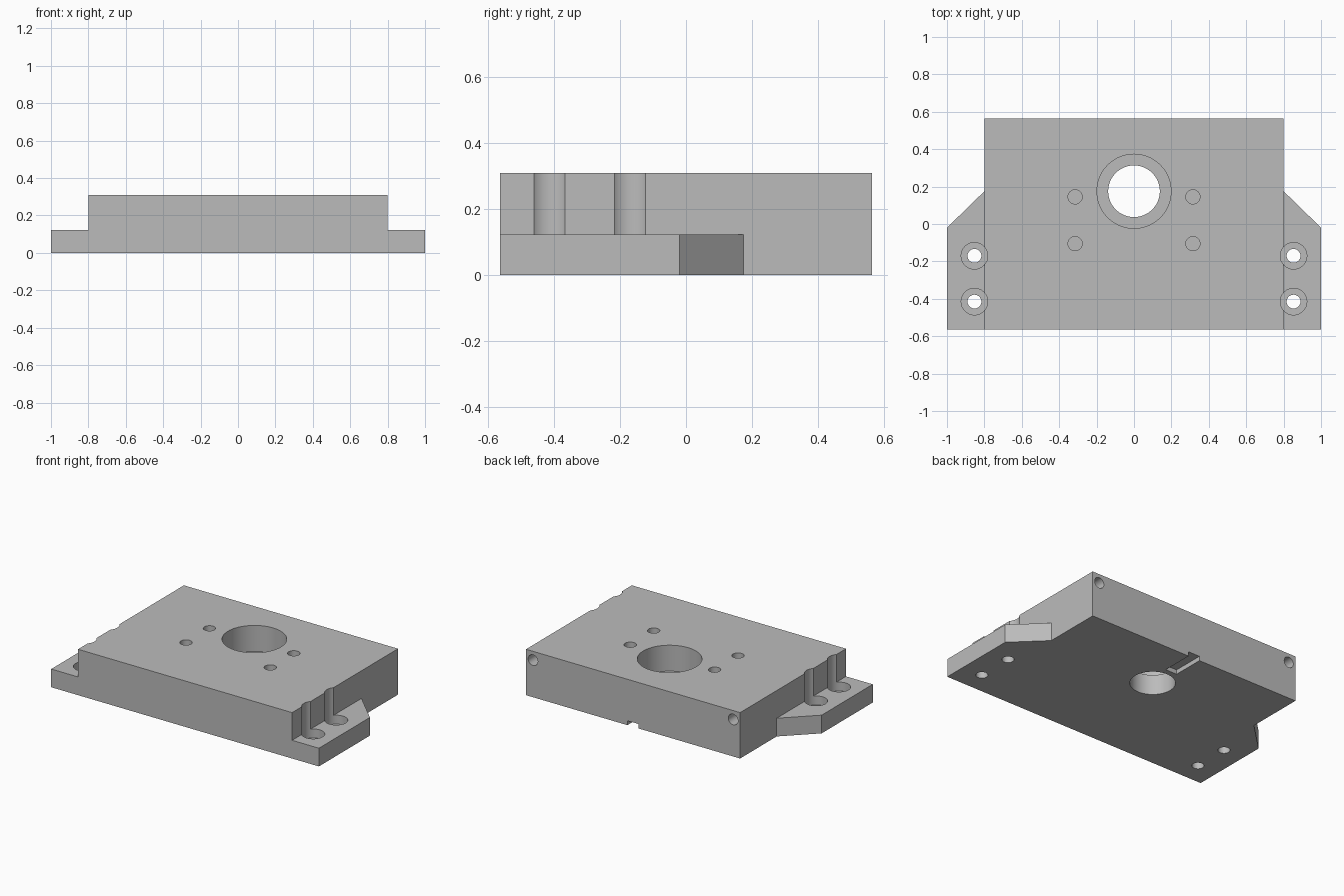
import bpy
import bmesh
import math
from mathutils import Matrix, Vector

HEIGHT, FLANGE, DEPTH = 0.31, 0.123, 0.565
BODY_X, FLANGE_X = 0.8, 1.0

cube = bpy.data.objects.get("Cube")
if cube:
    bpy.data.objects.remove(cube, do_unlink=True)

metal = bpy.data.materials.new("machined grey")
metal.use_nodes = True
metal.diffuse_color = (0.5, 0.5, 0.5, 1)
metal.node_tree.nodes["Principled BSDF"].inputs["Base Color"].default_value = (0.5, 0.5, 0.5, 1)


def make_object(name, bm):
    bmesh.ops.recalc_face_normals(bm, faces=bm.faces)
    mesh = bpy.data.meshes.new(name)
    bm.to_mesh(mesh)
    bm.free()
    mesh.materials.append(metal)
    obj = bpy.data.objects.new(name, mesh)
    bpy.context.collection.objects.link(obj)
    return obj


def raise_faces(bm, faces, dz):
    new = bmesh.ops.extrude_face_region(bm, geom=faces)["geom"]
    verts = [g for g in new if isinstance(g, bmesh.types.BMVert)]
    bmesh.ops.translate(bm, verts=verts, vec=(0, 0, dz))
    return [g for g in new if isinstance(g, bmesh.types.BMFace)]


def bore(bm, place, rings, segments=48):
    """Stepped round cutter from (radius, height) rings, placed by a matrix."""
    loops = []
    for r, z in rings:
        angles = [2 * math.pi * i / segments for i in range(segments)]
        loops.append([bm.verts.new(place @ Vector((r * math.cos(a), r * math.sin(a), z)))
                      for a in angles])
    for low, high in zip(loops, loops[1:]):
        for i in range(segments):
            j = (i + 1) % segments
            bm.faces.new((low[i], low[j], high[j], high[i]))
    bm.faces.new(loops[0])
    bm.faces.new(loops[-1])


# Plate outline: centre body with a chamfered flange on each side
bm = bmesh.new()
front, back = -DEPTH, DEPTH
side = {}
for s in (-1, 1):
    side[s] = [bm.verts.new((s * x, y, 0)) for x, y in (
        (BODY_X, front), (BODY_X, 0.175), (BODY_X, back),
        (FLANGE_X, front), (FLANGE_X, -0.02))]
bm.faces.new(side[1][:3] + side[-1][2::-1])
for s in (-1, 1):
    v = side[s]
    ring = [v[0], v[3], v[4], v[1]]
    bm.faces.new(ring if s > 0 else ring[::-1])
tops = raise_faces(bm, bm.faces[:], FLANGE)
centre = [f for f in tops if abs(f.calc_center_median().x) < 0.1]
raise_faces(bm, centre, HEIGHT - FLANGE)
bmesh.ops.dissolve_limit(bm, angle_limit=0.01, verts=bm.verts, edges=bm.edges)
plate = make_object("mounting_plate", bm)

# All bores and the drain slot in one cutter
bm = bmesh.new()
above = HEIGHT + 0.1
bore(bm, Matrix.Translation((0, 0.175, 0)),
     [(0.138, -0.1), (0.138, 0.135), (0.198, 0.135), (0.198, above)], 80)
for s in (-1, 1):
    for y in (0.145, -0.105):
        bore(bm, Matrix.Translation((s * 0.315, y, 0)), [(0.038, 0.1), (0.038, above)], 32)
    for y in (-0.17, -0.415):
        bore(bm, Matrix.Translation((s * 0.853, y, 0)),
             [(0.037, -0.1), (0.037, 0.063), (0.071, 0.063), (0.071, above)])
    # Blind holes in the back face
    bore(bm, Matrix.Translation((s * 0.748, back, 0.25)) @ Matrix.Rotation(math.pi / 2, 4, "X"),
         [(0.036, -0.1), (0.036, 0.2)], 32)
# Slot under the back edge
slot = Matrix.Translation((0, 0.5, 0)) @ Matrix.Diagonal((0.085, 0.3, 0.06, 1))
bmesh.ops.create_cube(bm, size=1, matrix=slot)
cutter = make_object("bore_cutter", bm)
cutter.hide_render = True

cut = plate.modifiers.new("bores", "BOOLEAN")
cut.operation = "DIFFERENCE"
cut.solver = "EXACT"
cut.object = cutter
bpy.ops.object.select_all(action="DESELECT")
plate.select_set(True)
bpy.context.view_layer.objects.active = plate
bpy.ops.object.modifier_apply(modifier=cut.name)
bpy.data.objects.remove(cutter, do_unlink=True)
bpy.ops.object.shade_smooth_by_angle(angle=math.radians(30))
